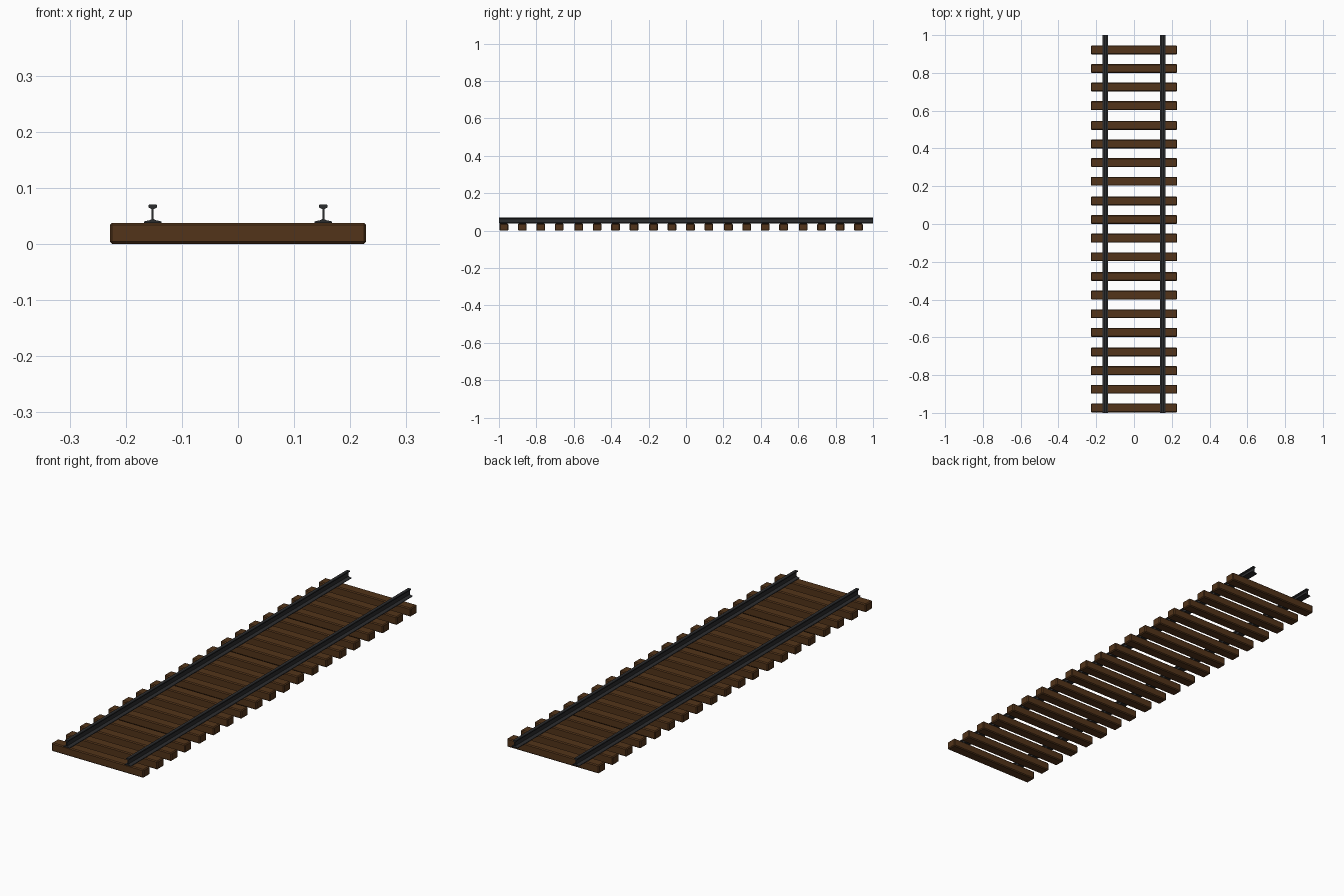
import bpy, bmesh

if "Cube" in bpy.data.objects:
    bpy.data.objects.remove(bpy.data.objects["Cube"])


def material(name, color):
    m = bpy.data.materials.new(name)
    m.diffuse_color = (*color, 1)
    m.use_nodes = True
    m.node_tree.nodes["Principled BSDF"].inputs["Base Color"].default_value = m.diffuse_color
    return m


wood = material("dark_wood", (0.085, 0.034, 0.01))
steel = material("dark_steel", (0.024, 0.025, 0.027))


def add_object(name, bm, mat):
    bmesh.ops.recalc_face_normals(bm, faces=bm.faces)
    mesh = bpy.data.meshes.new(name)
    bm.to_mesh(mesh)
    bm.free()
    mesh.materials.append(mat)
    obj = bpy.data.objects.new(name, mesh)
    bpy.context.collection.objects.link(obj)
    return obj


# Sleeper: chamfered timber block, shared by all copies
SIZE = (0.457, 0.047, 0.0375)
bm = bmesh.new()
bmesh.ops.create_cube(bm, size=1)
for v in bm.verts:
    v.co = [c * s for c, s in zip(v.co, SIZE)]
bmesh.ops.bevel(bm, geom=bm.edges[:], offset=0.004, segments=1, affect='EDGES')
first = add_object("sleeper", bm, wood)

# Five track sections of four sleepers, with a slightly wider gap between sections
for section in range(5):
    for i in range(4):
        obj = first if section == i == 0 else first.copy()
        if obj is not first:
            bpy.context.collection.objects.link(obj)
        obj.name = f"sleeper_{section * 4 + i + 1}"
        obj.location = (0, -0.9735 + section * 0.4 + i * 0.0985, SIZE[2] / 2)

# Rail: half profile (x, z) of foot, web and head, mirrored and extruded along y
half = [(0.0155, 0.0375), (0.0155, 0.0400), (0.0060, 0.0422), (0.0018, 0.0440),
        (0.0018, 0.0620), (0.0050, 0.0635), (0.0075, 0.0650), (0.0075, 0.0690),
        (0.0065, 0.0700)]
profile = half + [(-x, z) for x, z in reversed(half)]
for side, cx in (("left", -0.152), ("right", 0.152)):
    bm = bmesh.new()
    face = bm.faces.new([bm.verts.new((cx + x, -1, z)) for x, z in profile])
    out = bmesh.ops.extrude_face_region(bm, geom=[face])
    bmesh.ops.translate(bm, vec=(0, 2, 0),
                        verts=[g for g in out["geom"] if isinstance(g, bmesh.types.BMVert)])
    add_object(f"rail_{side}", bm, steel)
